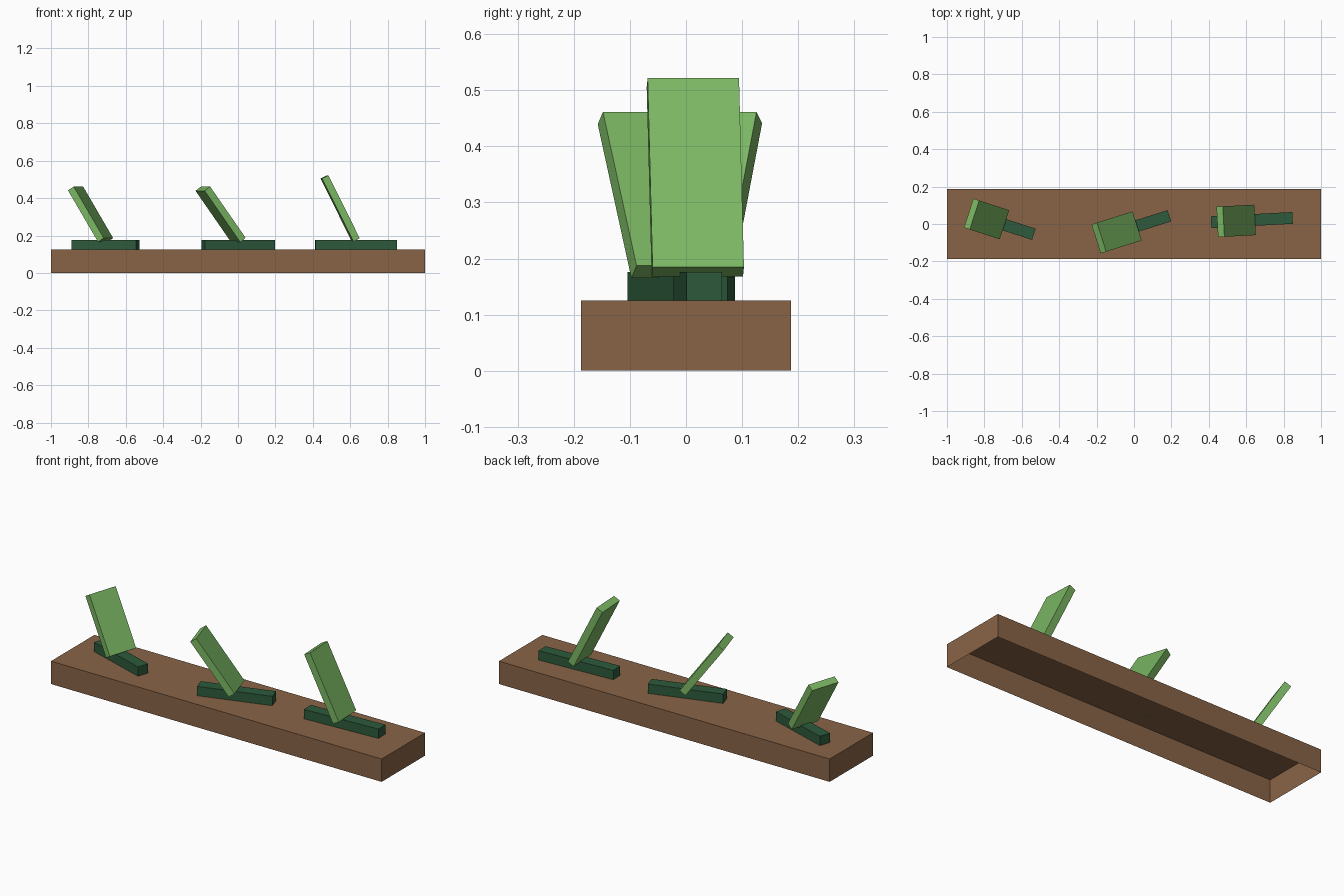
import bpy
import bmesh
from math import radians
from mathutils import Matrix, Vector

default = bpy.data.objects.get("Cube")
if default:
    bpy.data.objects.remove(default, do_unlink=True)


def linear(channel):
    c = channel / 255
    return c / 12.92 if c <= 0.04045 else ((c + 0.055) / 1.055) ** 2.4


def material(name, rgb):
    mat = bpy.data.materials.new(name)
    colour = (*[linear(c) for c in rgb], 1)
    mat.use_nodes = True
    mat.diffuse_color = colour
    mat.node_tree.nodes["Principled BSDF"].inputs["Base Color"].default_value = colour
    return mat


def box(name, size, mat, matrix, open_bottom=False):
    """Box standing on its local origin, placed by a matrix."""
    bm = bmesh.new()
    bmesh.ops.create_cube(bm, size=1)
    bmesh.ops.translate(bm, verts=bm.verts, vec=(0, 0, 0.5))
    bmesh.ops.scale(bm, verts=bm.verts, vec=size)
    if open_bottom:
        bm.normal_update()
        bottom = [f for f in bm.faces if f.normal.z < -0.9]
        bmesh.ops.delete(bm, geom=bottom, context='FACES')
    mesh = bpy.data.meshes.new(name)
    bm.to_mesh(mesh)
    bm.free()
    mesh.materials.append(mat)
    obj = bpy.data.objects.new(name, mesh)
    obj.matrix_world = matrix
    bpy.context.collection.objects.link(obj)
    return obj


brown = material("soil brown", (137, 100, 70))
dark_green = material("dark green", (45, 90, 60))
leaf_green = material("leaf green", (123, 183, 99))

# Base tray, hollow underneath
BASE_TOP, STEM_HEIGHT = 0.125, 0.051
box("base", (2, 0.375, BASE_TOP), brown, Matrix.Identity(4), open_bottom=True)

# Plants: a stem lying on the base and a leaf leaning back from its middle
# name, x, y, yaw, stem length, leaf tilt, leaf length
plants = [
    ("right", -0.708, 0.001, -18, 0.363, 31.5, 0.323),
    ("middle", 0.002, -0.015, 17.5, 0.392, 36, 0.339),
    ("left", 0.63, 0.021, 3, 0.436, 26.5, 0.377),
]
for name, x, y, yaw, stem_length, tilt, leaf_length in plants:
    turn = Matrix.Rotation(radians(yaw), 4, 'Z')
    foot = Matrix.Translation(Vector((x, y, BASE_TOP))) @ turn
    box(name + "_stem", (stem_length, 0.063, STEM_HEIGHT), dark_green, foot)
    lean = Matrix.Rotation(radians(-tilt), 4, 'Y')
    top = Matrix.Translation((0, 0, STEM_HEIGHT))
    box(name + "_leaf", (0.038, 0.163, leaf_length), leaf_green, foot @ top @ lean)
